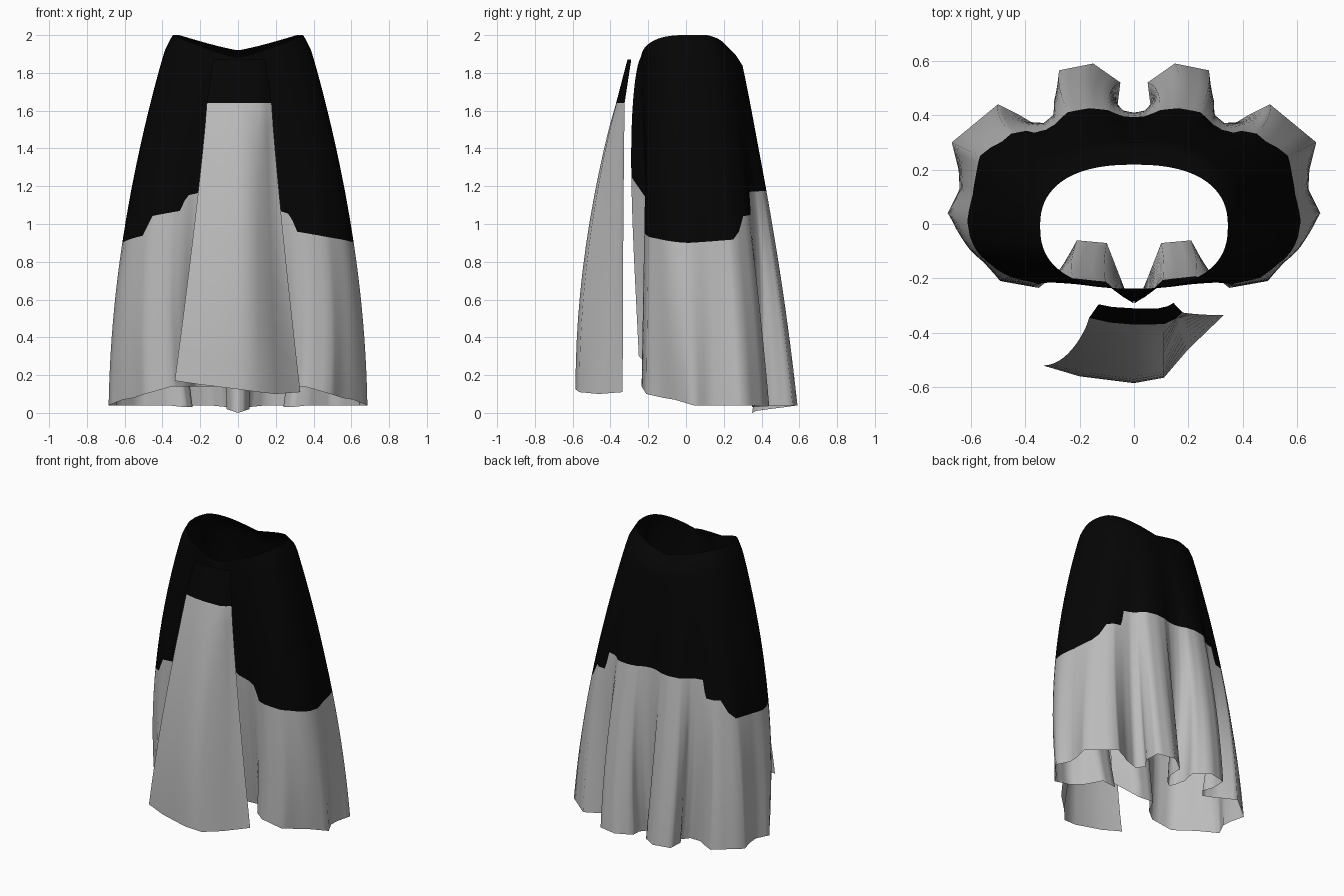
import bpy
import math

if "Cube" in bpy.data.objects:
    bpy.data.objects.remove(bpy.data.objects["Cube"], do_unlink=True)


def make_material(name, value):
    mat = bpy.data.materials.new(name)
    mat.use_nodes = True
    colour = (value, value, value, 1.0)
    mat.diffuse_color = colour
    bsdf = next(n for n in mat.node_tree.nodes if n.type == "BSDF_PRINCIPLED")
    bsdf.inputs["Base Color"].default_value = colour
    bsdf.inputs["Roughness"].default_value = 0.8
    return mat


materials = [make_material("black cloth", 0.0015), make_material("grey cloth", 0.5)]


def lerp(a, b, t):
    return a + (b - a) * t


def flare(s):
    """Bell-shaped spread of the cloth from waist (0) to hem (1)."""
    return math.sin(math.pi / 2 * s ** 0.9)


def table(pairs, key):
    """Piecewise linear lookup."""
    for (a, va), (b, vb) in zip(pairs, pairs[1:]):
        if key <= b:
            return lerp(va, vb, (key - a) / (b - a))
    return pairs[-1][1]


def loft(name, columns, black_rows):
    """Join columns of points into a cloth sheet, black above and grey below."""
    rows = len(columns[0])
    verts = [p for column in columns for p in column]
    faces, indices = [], []
    for i in range(len(columns) - 1):
        for j in range(rows - 1):
            a = i * rows + j
            faces.append((a, a + 1, a + rows + 1, a + rows))
            indices.append(0 if j < black_rows else 1)
    mesh = bpy.data.meshes.new(name)
    mesh.from_pydata(verts, [], faces)
    for mat in materials:
        mesh.materials.append(mat)
    mesh.polygons.foreach_set("material_index", indices)
    obj = bpy.data.objects.new(name, mesh)
    bpy.context.collection.objects.link(obj)
    bpy.ops.object.select_all(action="DESELECT")
    obj.select_set(True)
    bpy.context.view_layer.objects.active = obj
    bpy.ops.object.shade_smooth_by_angle(angle=math.radians(80))


# Pleated hem of one half, front slit to back: x, y, z, angle around the body
HEM = [
    (.03, -.25, .3, -90), (.1, -.07, .14, -82), (.21, -.06, .14, -70),
    (.27, -.17, .14, -63), (.35, -.235, .14, -55), (.49, -.21, .1, -42),
    (.55, -.12, .08, -30), (.61, -.06, .07, -16), (.685, .04, .04, 0),
    (.64, .13, .04, 10), (.645, .2, .04, 18), (.67, .3, .04, 28),
    (.5, .44, .04, 42), (.42, .4, .04, 47), (.37, .37, .04, 51),
    (.28, .35, .03, 56), (.24, .4, .03, 60), (.28, .46, .04, 64),
    (.275, .565, .04, 68), (.15, .59, .04, 76), (.05, .52, .03, 82),
    (.06, .44, .02, 85), (.03, .37, .01, 87.5), (0, .35, 0, 90),
]
# Height of the stepped colour change by angle, for each half
DYE_BACK = [(0, .9), (32, .92), (34, 1.04), (49, 1.05), (51, 1.17), (90, 1.18)]
DYE_LEFT = [(-90, 1.25), (-80, 1.1), (-64, 1.05), (-61, .96), (-40, .93)] + DYE_BACK
DYE_RIGHT = [(-90, 1.25), (-74, 1.17), (-64, 1.15), (-61, 1.07), (-40, 1.04),
             (-36, .94)] + DYE_BACK
UPPER, LOWER, SPLIT = 12, 12, 3


def around(degrees):
    """Signed unit directions around the body."""
    a = math.radians(degrees)
    return max(0, math.cos(a)) ** .83 if abs(degrees) < 90 else 0, math.sin(a)


def waist_point(degrees):
    c, s = around(degrees)
    y = math.copysign(.228 * abs(s) ** .83, s) - .01
    if s < 0:
        return .345 * c, y, lerp(1.88, 2, c ** 1.2)
    return .345 * c, y, lerp(1.92, 2, min(1, c / .9) ** 1.2)


def body_point(degrees):
    """Unpleated outline that the pleats grow out of."""
    c, s = around(degrees)
    return .66 * c, .47 * s ** .83 if s > 0 else -.24 * abs(s) ** .45


def skirt_column(dye_line, hx, hy, hz, angle):
    wx, wy, wz = waist_point(angle)
    bx, by = body_point(angle)
    dye = table(dye_line, angle)
    c, sn = around(angle)
    # Rows crowd towards the waist, where the yoke turns over
    heights = [lerp(wz, dye, (k / UPPER) ** 1.5) for k in range(UPPER)]
    heights += [lerp(dye, hz, k / LOWER) for k in range(LOWER + 1)]
    slit = .05 * max(0, 1 - (angle + 90) / 8)
    points = []
    for z in heights:
        s = max(0, min(1, (wz - z) / (wz - hz)))
        f, pleat = flare(s), s * s
        yoke = min(1, s / .04) * (1 - s)
        x = lerp(wx, bx, f) + (hx - bx) * pleat + .015 * c * yoke
        y = lerp(wy, by, f) + (hy - by) * pleat + .06 * max(0, sn) * yoke
        points.append((x, y - slit * math.sin(math.pi * s ** .6), z))
    return points


def half_skirt(dye_line):
    rows = [[lerp(p, q, k / SPLIT) for p, q in zip(a, b)]
            for a, b in zip(HEM, HEM[1:]) for k in range(SPLIT)]
    return [skirt_column(dye_line, *row) for row in rows + [HEM[-1]]]


# Skirt: one sheet from slit to slit around the back
left = half_skirt(DYE_LEFT)
right = [[(-x, y, z) for x, y, z in column] for column in half_skirt(DYE_RIGHT)]
loft("skirt", left + right[-2::-1], UPPER)

# Front panel: top edge, band edge, draped hem and depth of the fold
TOP = [(-.13, -.295), (-.08, -.305), (0, -.31), (.09, -.31), (.125, -.302), (.145, -.29)]
BAND = [(-.165, -.345), (-.09, -.362), (0, -.37), (.11, -.368), (.15, -.35), (.178, -.325)]
PANEL_HEM = [(-.335, -.52, .17), (-.2, -.56, .15), (0, -.585, .125),
             (.11, -.565, .11), (.2, -.46, .1), (.33, -.335, .11)]
FOLD = [0, 0, 0, 0, .07, 0]
BAND_Z, TOP_Z = 1.64, 1.87


def panel_column(top, band, hem, fold):
    points = [(*top, TOP_Z)]
    for k in range(13):
        s = k / 12
        y = lerp(band[1], hem[1], flare(s)) + fold * math.sin(math.pi * s)
        points.append((lerp(band[0], hem[0], s ** 1.15), y, lerp(BAND_Z, hem[2], s)))
    return points


loft("front_panel", [panel_column(*c) for c in zip(TOP, BAND, PANEL_HEM, FOLD)], 1)
